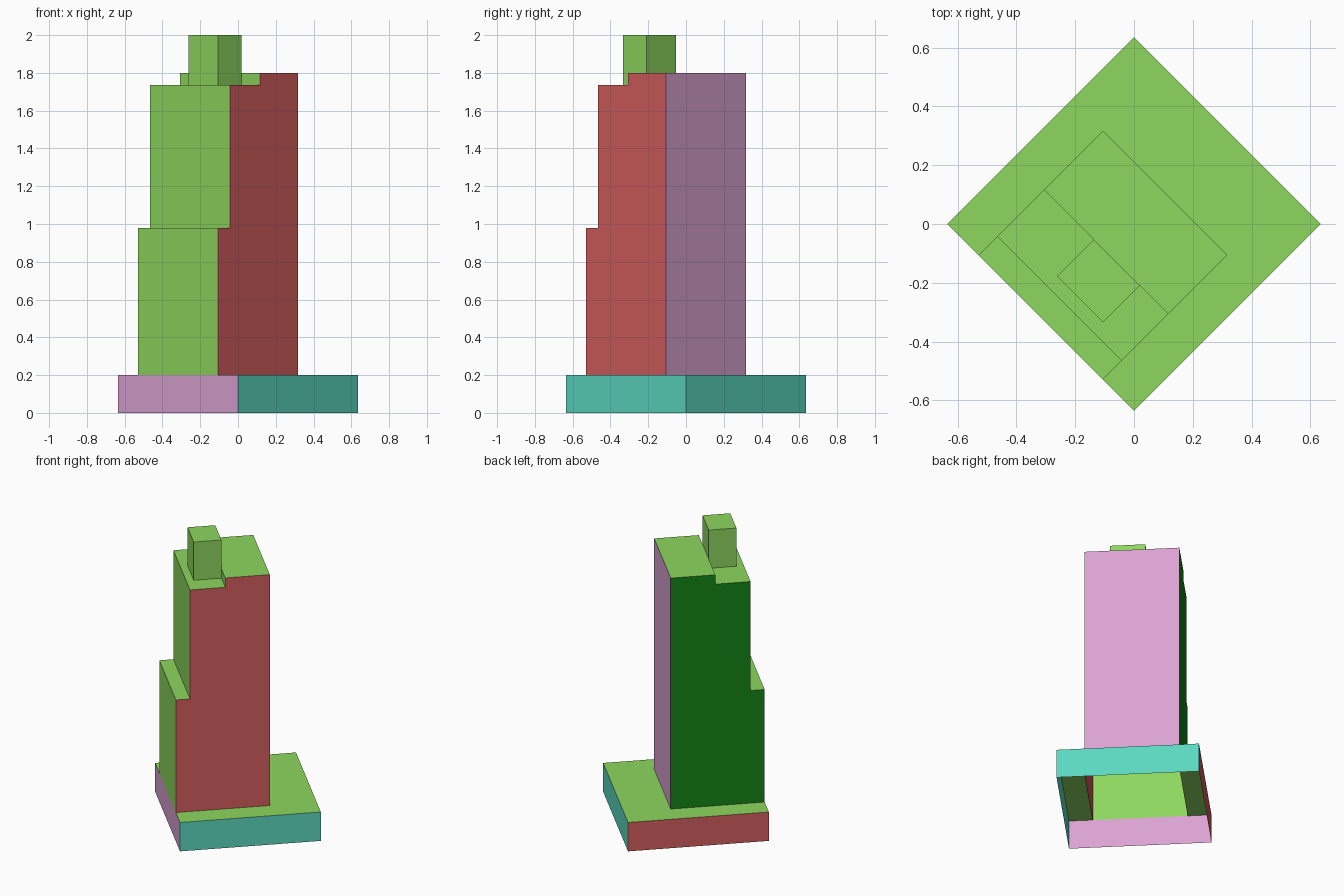
import bpy, bmesh, math
from mathutils import Vector

if "Cube" in bpy.data.objects:
    bpy.data.objects.remove(bpy.data.objects["Cube"])

# Colours (sRGB 0-255), stored as linear diffuse colours
RGB = {"green": (142, 215, 95), "pink": (218, 163, 210), "teal": (92, 216, 192),
       "red": (212, 94, 94), "dark_green": (20, 133, 23)}


def linear(c):
    c /= 255
    return c / 12.92 if c <= 0.04045 else ((c + 0.055) / 1.055) ** 2.4


MATS = {}
for name, rgb in RGB.items():
    MATS[name] = bpy.data.materials.new(name)
    MATS[name].diffuse_color = (*[linear(c) for c in rgb], 1)

SIDES = {"+x": Vector((1, 0, 0)), "-x": Vector((-1, 0, 0)),
         "+y": Vector((0, 1, 0)), "-y": Vector((0, -1, 0))}


def prism(bm, points, offset):
    """Closed prism: a flat outline pushed along an offset."""
    face = bm.faces.new([bm.verts.new(p) for p in points])
    new = bmesh.ops.extrude_face_region(bm, geom=[face], use_keep_orig=True)["geom"]
    bmesh.ops.translate(bm, vec=offset, verts=[g for g in new if isinstance(g, bmesh.types.BMVert)])
    bmesh.ops.recalc_face_normals(bm, faces=bm.faces[:])


def remove_faces(bm, test):
    bm.normal_update()
    bmesh.ops.delete(bm, geom=[f for f in bm.faces if test(f.normal)], context="FACES")


def finish(name, bm, paint):
    """Colour sides by facing direction; the whole model is turned 45 degrees."""
    bm.normal_update()
    keys = list(RGB)
    for f in bm.faces:
        for side, colour in paint.items():
            if f.normal.dot(SIDES[side]) > 0.9:
                f.material_index = keys.index(colour)
    me = bpy.data.meshes.new(name)
    bm.to_mesh(me)
    bm.free()
    for k in keys:
        me.materials.append(MATS[k])
    ob = bpy.data.objects.new(name, me)
    ob.rotation_euler.z = math.pi / 4
    bpy.context.collection.objects.link(ob)


B, T, X = 0.449, 0.299, 0.15      # base half width, tower half width, tower rear face
Z0, Z1, Z2, Z3 = 0.2, 0.98, 1.735, 1.8
S1, S2 = -0.359, -0.134           # setback positions

# Base: hollow walls, open below, with a ledge around three sides of the tower
bm = bmesh.new()
prism(bm, [(-B, -B, 0), (B, -B, 0), (B, B, 0), (-B, B, 0)], (0, 0, Z0))
remove_faces(bm, lambda n: abs(n.z) > 0.9)
ledge = [(-B, -B), (B, -B), (B, B), (-B, B), (-B, T), (X, T), (X, -T), (-B, -T)]
bm.faces.new([bm.verts.new((x, y, Z0)) for x, y in ledge])
bmesh.ops.remove_doubles(bm, verts=bm.verts[:], dist=1e-5)
finish("base", bm, {"+x": "teal", "-y": "teal", "+y": "red", "-x": "pink"})

# Tower: stepped side profile, open into the base
bm = bmesh.new()
profile = [(-B, Z0), (X, Z0), (X, Z3), (S2, Z3), (S2, Z2), (S1, Z2), (S1, Z1), (-B, Z1)]
prism(bm, [(x, -T, z) for x, z in profile], (0, 2 * T, 0))
remove_faces(bm, lambda n: n.z < -0.9)
finish("tower", bm, {"+x": "pink", "-y": "red", "+y": "dark_green"})

# Rooftop block standing on the upper terrace against the roof step
bm = bmesh.new()
prism(bm, [(-0.311, -0.162, Z2), (S2, -0.162, Z2), (S2, 0.06, Z2), (-0.311, 0.06, Z2)],
      (0, 0, 2 - Z2))
remove_faces(bm, lambda n: n.z < -0.9)
finish("rooftop_block", bm, {})

for m in bpy.data.materials:
    if m.users and not m.is_grease_pencil:
        m.use_nodes = True
        m.node_tree.nodes["Principled BSDF"].inputs["Base Color"].default_value = m.diffuse_color
